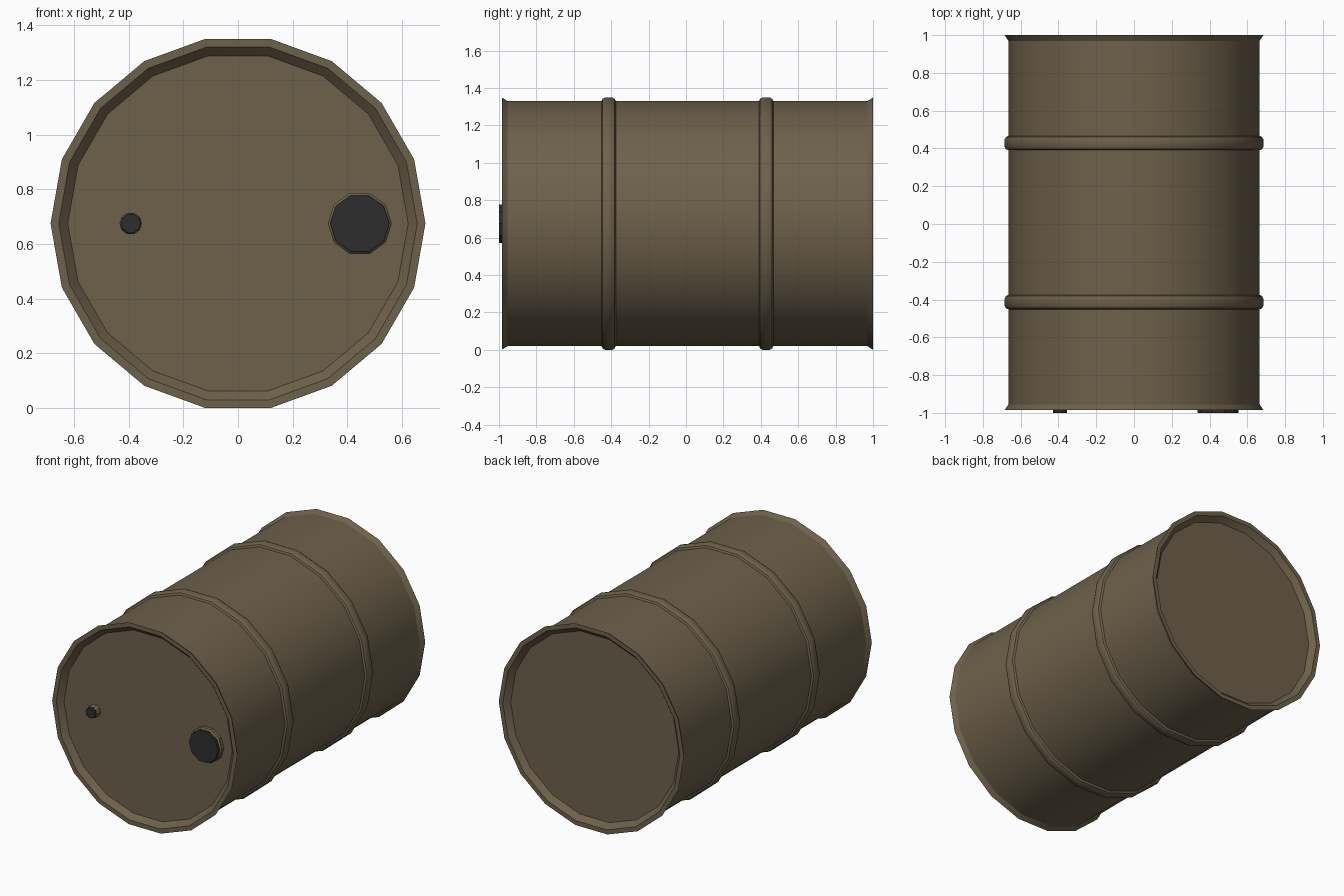
import bpy, bmesh, math

if "Cube" in bpy.data.objects:
    bpy.data.objects.remove(bpy.data.objects["Cube"])

ZC = 0.675  # height of the drum axis


def material(name, rgb):
    m = bpy.data.materials.new(name)
    m.diffuse_color = (*rgb, 1)
    m.use_nodes = True
    m.node_tree.nodes["Principled BSDF"].inputs["Base Color"].default_value = m.diffuse_color
    return m


BROWN = material("drum_paint", (0.155, 0.12, 0.07))
DARK = material("dark_plug", (0.027, 0.027, 0.027))


def lathe(name, profile, sides, mat, cx=0.0, cz=ZC):
    """Revolve (radius, y) points about a y-parallel axis, closing both ends."""
    bm = bmesh.new()
    rings = []
    for r, y in profile:
        rings.append([bm.verts.new((cx + r * math.cos(2 * math.pi * i / sides), y,
                                    cz + r * math.sin(2 * math.pi * i / sides)))
                      for i in range(sides)])
    for a, b in zip(rings, rings[1:]):
        for i in range(sides):
            j = (i + 1) % sides
            bm.faces.new((a[i], a[j], b[j], b[i]))
    bm.faces.new(rings[0])
    bm.faces.new(rings[-1])
    bmesh.ops.recalc_face_normals(bm, faces=bm.faces[:])
    me = bpy.data.meshes.new(name)
    bm.to_mesh(me)
    bm.free()
    ob = bpy.data.objects.new(name, me)
    bpy.context.collection.objects.link(ob)
    me.materials.append(mat)
    bpy.ops.object.select_all(action='DESELECT')
    ob.select_set(True)
    bpy.context.view_layer.objects.active = ob
    bpy.ops.object.shade_smooth_by_angle(angle=math.radians(30))
    return ob


# Drum shell: recessed end, flared rim and rolled hoop, mirrored about the middle
MID = 0.0075
half = [(0.622, 0.957), (0.655, 0.9925), (0.685, 0.9925), (0.665, 0.962),
        (0.665, 0.459), (0.678, 0.453), (0.685, 0.440),
        (0.685, 0.402), (0.678, 0.389), (0.665, 0.383)]
profile = [(r, MID - d) for r, d in half] + [(r, MID + d) for r, d in reversed(half)]
lathe("drum_shell", profile, 18, BROWN)

# Filler and vent: a low collar with a dark plug standing out of it
FACE = MID - 0.957
for name, x, r_collar, r_plug in (("filler", 0.445, 0.117, 0.108),
                                  ("vent", -0.392, 0.041, 0.036)):
    lathe(name + "_collar", [(r_collar, FACE + 0.005), (r_collar, -0.972),
                             (r_plug, -0.982)], 10, BROWN, x)
    lathe(name + "_plug", [(r_plug, FACE + 0.005), (r_plug, -1.0)], 10, DARK, x)
